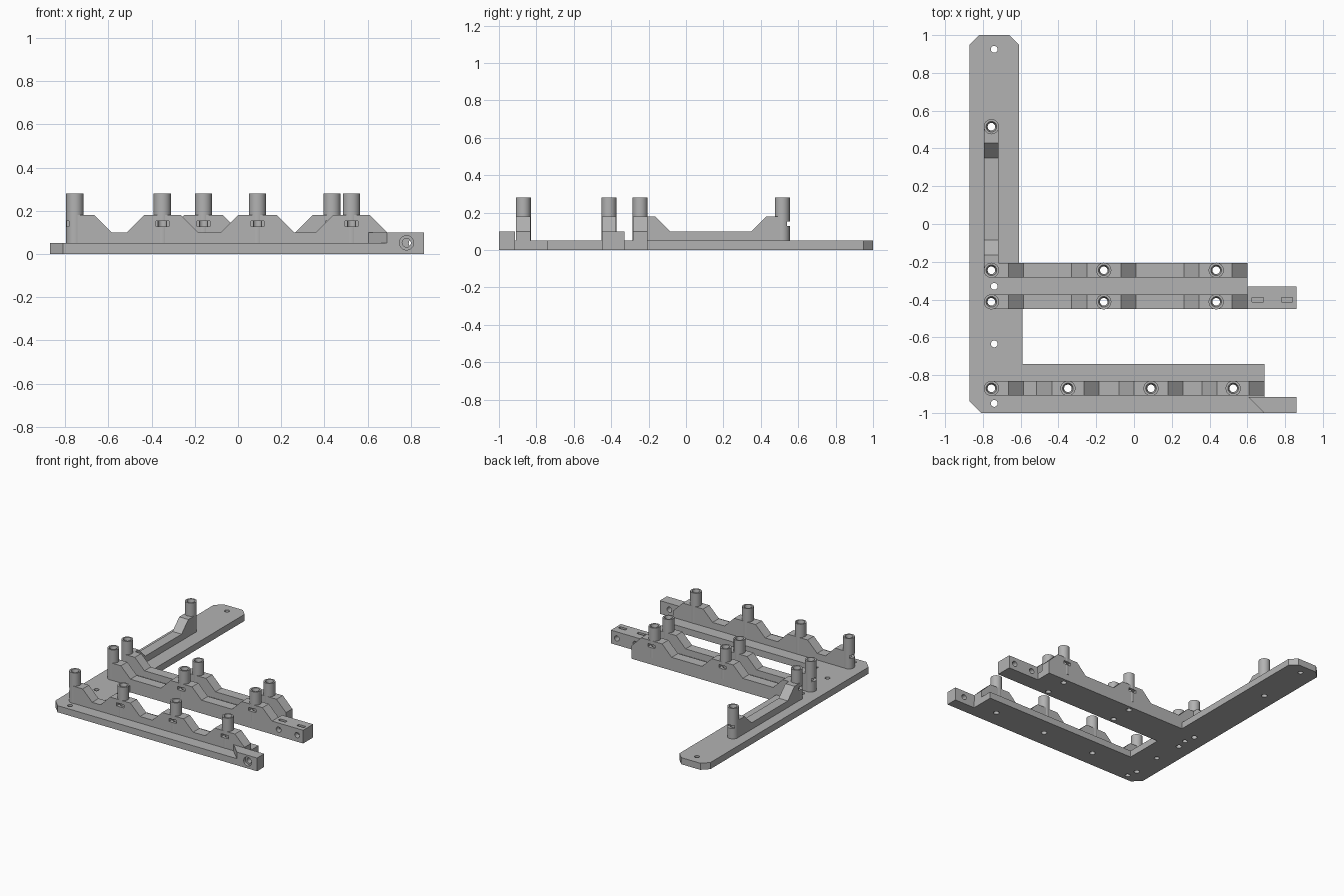
import bpy, bmesh, math
from mathutils import Matrix, Vector

cube = bpy.data.objects.get("Cube")
if cube:
    bpy.data.objects.remove(cube, do_unlink=True)

grey = bpy.data.materials.new("plain grey")
grey.use_nodes = True
grey.diffuse_color = (0.45, 0.45, 0.45, 1)
grey.node_tree.nodes["Principled BSDF"].inputs["Base Color"].default_value = (0.45, 0.45, 0.45, 1)

BASE, VALLEY, RIDGE, TOP = 0.05, 0.10, 0.18, 0.28
HALF, POST_R, HOLE_R, RUN = 0.038, 0.04, 0.02, 0.08
parts = []


def make_object(name, bm):
    bmesh.ops.recalc_face_normals(bm, faces=bm.faces[:])
    mesh = bpy.data.meshes.new(name)
    bm.to_mesh(mesh)
    bm.free()
    mesh.materials.append(grey)
    obj = bpy.data.objects.new(name, mesh)
    bpy.context.collection.objects.link(obj)
    return obj


def prism(name, points, offset):
    """Extrude a flat outline by an offset vector."""
    bm = bmesh.new()
    face = bm.faces.new([bm.verts.new(p) for p in points])
    new = bmesh.ops.extrude_face_region(bm, geom=[face])["geom"]
    verts = [g for g in new if isinstance(g, bmesh.types.BMVert)]
    bmesh.ops.translate(bm, verts=verts, vec=offset)
    obj = make_object(name, bm)
    parts.append(obj)
    return obj


def add_lathe(bm, profile, matrix, sides=32):
    """Closed solid of revolution from (radius, height) pairs."""
    rings = []
    for r, h in profile:
        angles = [math.tau * i / sides for i in range(sides)]
        rings.append([bm.verts.new(matrix @ Vector((r * math.cos(a), r * math.sin(a), h))) for a in angles])
    for low, high in zip(rings, rings[1:]):
        for i in range(sides):
            j = (i + 1) % sides
            bm.faces.new((low[i], low[j], high[j], high[i]))
    bm.faces.new(rings[0][::-1])
    bm.faces.new(rings[-1])


def add_box(bm, centre, size):
    matrix = Matrix.Translation(centre) @ Matrix.Diagonal((*size, 1))
    bmesh.ops.create_cube(bm, size=1, matrix=matrix)


def rail_profile(start, valleys, end, end_height):
    """Outline along the rail as (distance, height) pairs."""
    points = [(start, BASE), (start, RIDGE)]
    for a, b in valleys:
        points += [(a, RIDGE), (a + RUN, VALLEY), (b, VALLEY), (b + RUN, RIDGE)]
    if end_height < RIDGE:
        points.append((end - RUN, RIDGE))
    return points + [(end, end_height), (end, BASE)]


# Base plate with chamfered corners and two arms
plate = [(-.87, -.94), (-.81, -1), (.69, -1), (.69, -.74), (-.59, -.74), (-.59, -.45),
         (.60, -.45), (.60, -.207), (-.61, -.207), (-.61, .95), (-.66, 1), (-.82, 1), (-.87, .95)]
prism("base_plate", [(x, y, 0) for x, y in plate], (0, 0, BASE))

# Scalloped rails along the arms
START = -.755
front_valleys = [(-.665, -.515), (-.265, -.08), (.18, .36)]
mid_valleys = [(-.665, -.33), (-.07, .265)]
front_posts = [START, -.35, .09, .525]
mid_posts = [START, -.16, .435]
# name, y, valleys, end, post positions, side of the nut slots
rails = [("front_rail", -.87, front_valleys, .69, front_posts, -1),
         ("middle_rail", -.412, mid_valleys, .60, mid_posts, -1),
         ("rear_rail", -.245, mid_valleys, .60, mid_posts, 1)]
posts, slots = [], bmesh.new()
SLOT_W, SLOT_H, SLOT_Z, SLOT_IN = 0.06, 0.024, 0.14, 0.07
for name, y, valleys, end, xs, side in rails:
    outline = rail_profile(START, valleys, end, VALLEY)
    prism(name, [(s, y - HALF, z) for s, z in outline], (0, 2 * HALF, 0))
    for x in xs:
        posts.append((x, y))
        if x == START:
            add_box(slots, (x - POST_R, y, SLOT_Z), (SLOT_IN, SLOT_W, SLOT_H))
        else:
            add_box(slots, (x, y + side * POST_R, SLOT_Z), (SLOT_W, SLOT_IN, SLOT_H))

# Rail running back along the spine
outline = rail_profile(-.245, [(-.165, .35)], .515, RIDGE)
prism("spine_rail", [(START - HALF, s, z) for s, z in outline], (2 * HALF, 0, 0))
posts.append((START, .515))
add_box(slots, (START, .515 + POST_R, SLOT_Z), (SLOT_W, SLOT_IN, SLOT_H))

# End tabs
prism("middle_tab", [(.6, -.45, 0), (.86, -.45, 0), (.86, -.33, 0), (.6, -.33, 0)], (0, 0, VALLEY))
prism("front_tab", [(.605, -.915, 0), (.69, -1, 0), (.86, -1, 0), (.86, -.915, 0)], (0, 0, VALLEY))
for x in (.655, .81):
    add_box(slots, (x, -.40, .08), (SLOT_W, SLOT_H, 0.1))

# Posts and the bores that run through them
holes = bmesh.new()
for i, (x, y) in enumerate(posts):
    place = Matrix.Translation((x, y, 0))
    bm = bmesh.new()
    add_lathe(bm, [(POST_R, BASE), (POST_R, TOP)], place)
    parts.append(make_object(f"post_{i + 1}", bm))
    add_lathe(holes, [(HOLE_R, -.02), (HOLE_R, TOP - .03), (.028, TOP), (.028, TOP + .02)], place)

# Screw holes in the plate
for y in (.925, -.33, -.635, -.95):
    add_lathe(holes, [(.018, -.02), (.018, .07)], Matrix.Translation((-.74, y, 0)))

# Cross holes in the tabs, counterbored on the front one
turn = Matrix.Rotation(math.radians(90), 4, "X")
for x in (.655, .81):
    add_lathe(holes, [(HOLE_R, -.06), (HOLE_R, .08)], Matrix.Translation((x, -.39, .05)) @ turn)
bore = [(HOLE_R, -.08), (HOLE_R, .02), (.033, .02), (.033, .08)]
add_lathe(holes, bore, Matrix.Translation((.78, -.96, .052)) @ turn)

cutters = [make_object("hole_cutter", holes), make_object("slot_cutter", slots)]
for cutter in cutters:
    cutter.hide_render = True
    cutter.hide_set(True)

# Cut every part, bake the result and keep edges sharp
for obj in parts:
    for cutter in cutters:
        mod = obj.modifiers.new(cutter.name, "BOOLEAN")
        mod.operation, mod.solver, mod.object = "DIFFERENCE", "EXACT", cutter
depsgraph = bpy.context.evaluated_depsgraph_get()
baked = [bpy.data.meshes.new_from_object(obj.evaluated_get(depsgraph)) for obj in parts]
bpy.ops.object.select_all(action="DESELECT")
for obj, mesh in zip(parts, baked):
    obj.modifiers.clear()
    obj.data = mesh
    obj.select_set(True)
bpy.context.view_layer.objects.active = parts[0]
bpy.ops.object.shade_smooth_by_angle(angle=math.radians(30))
for cutter in cutters:
    bpy.data.objects.remove(cutter, do_unlink=True)
